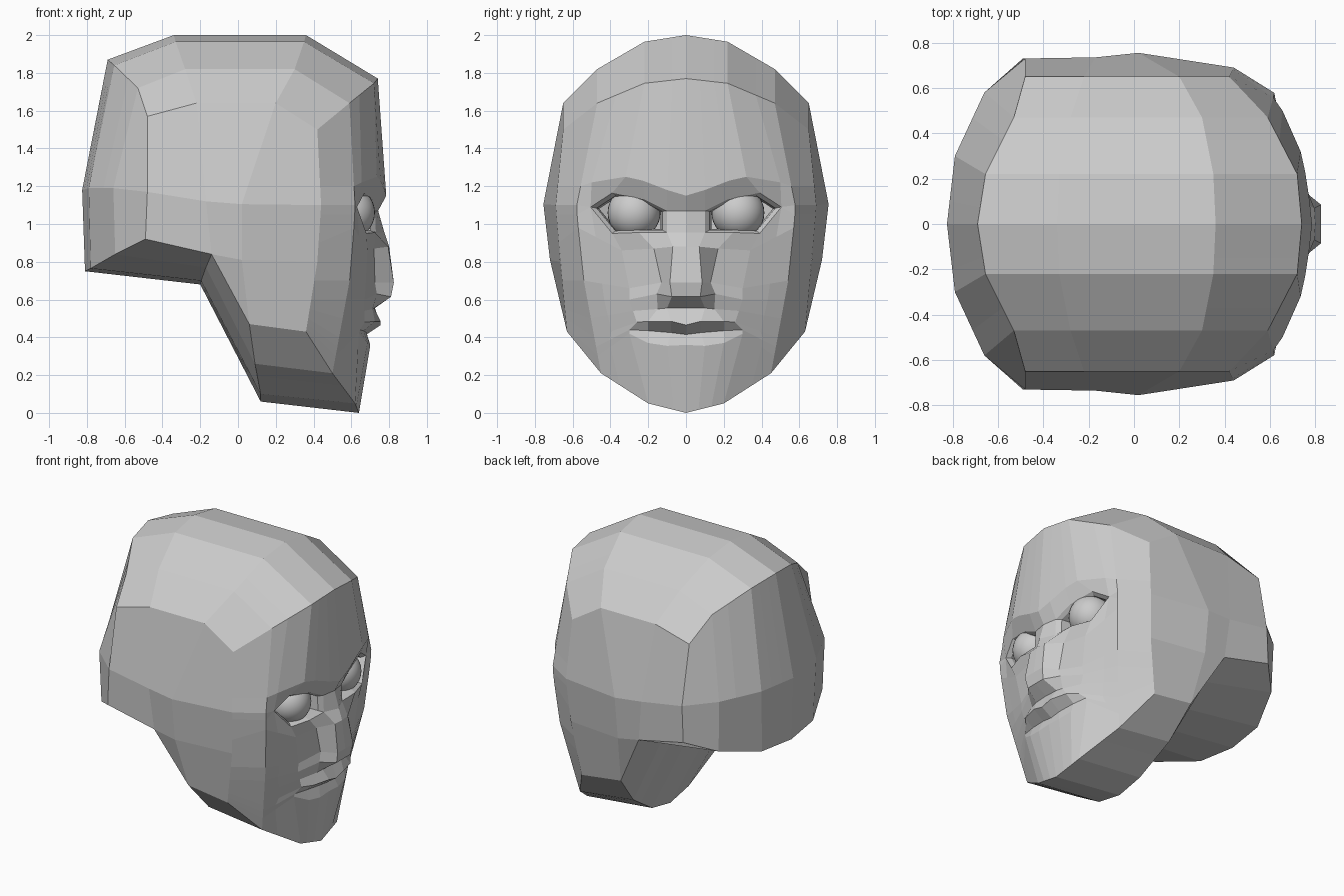
import bpy, bmesh
from mathutils import Vector as V


def add_mirror(ob):
    m = ob.modifiers.new("mirror", 'MIRROR')
    m.use_axis = (False, True, False)
    m.merge_threshold = 0.0005


def along(path, z):
    """Point at height z on a polyline that rises in z."""
    for a, b in zip(path, path[1:]):
        if z <= b[2]:
            break
    return V(a).lerp(V(b), (z - a[2]) / (b[2] - a[2]))


def expand(p):
    """Spread a 4-point half section over the 7 face columns."""
    a, b, c, d = map(V, p)
    return [a, a.lerp(b, .33), a.lerp(b, .67), b, b.lerp(c, .6), c, d]


# Half sections of the cranium, forehead over the crown, back and jaw to chin
skull = [
    [(.74, 0, 1.77), (.72, .22, 1.745), (.59, .47, 1.64), (.42, .65, 1.50)],
    [(.36, 0, 2), (.35, .22, 1.965), (.30, .47, 1.82), (.20, .65, 1.64)],
    [(-.34, 0, 2), (-.33, .22, 1.965), (-.28, .47, 1.82), (-.22, .65, 1.64)],
    [(-.69, 0, 1.87), (-.655, .22, 1.84), (-.53, .47, 1.72), (-.48, .65, 1.57)],
    [(-.825, 0, 1.18), (-.79, .3, 1.19), (-.66, .58, 1.19), (-.48, .73, 1.17)],
    [(-.81, 0, .75), (-.78, .28, .765), (-.65, .57, .84), (-.49, .73, .92)],
    [(-.20, 0, .68), (-.195, .25, .70), (-.17, .5, .77), (-.14, .72, .84)],
    [(.12, 0, .06), (.12, .2, .10), (.09, .45, .26), (.06, .63, .47)],
    [(.64, 0, 0), (.62, .2, .05), (.50, .45, .21), (.36, .63, .43)],
]
# Cheek and temple edges that end every face row
cheek = [(.50, .45, .21), (.60, .55, .75), (.62, .58, 1.09), (.59, .47, 1.64)]
temple = [(.36, .63, .43), (.42, .665, .80), (.44, .69, 1.10), (.42, .65, 1.50)]

# Face rows: centre points outward, then heights on the cheek and temple edges
lower_face = [
    ([(.70, 0, .36), (.70, .1, .355), (.685, .2, .37), (.64, .3, .42)], .30, .45),
    ([(.68, 0, .415), (.68, .08, .425), (.665, .2, .435), (.645, .3, .44)], .35, .47),
    ([(.755, 0, .465), (.755, .08, .485), (.725, .2, .485), (.67, .26, .48)], .40, .50),
    ([(.725, 0, .555), (.72, .1, .555), (.712, .15, .55), (.67, .28, .54)], .50, .55),
    ([(.81, 0, .615), (.81, .075, .615), (.735, .155, .63), (.67, .3, .60)], .60, .60),
    ([(.825, 0, .69), (.825, .085, .69), (.725, .13, .69), (.675, .3, .66)], .70, .70),
    ([(.80, 0, .88), (.795, .07, .88), (.72, .17, .87), (.685, .34, .86)], .98, .90),
]
upper_face = [
    ([(.775, 0, .955), (.73, .1, .955), (.725, .25, .955), (.68, .39, .95),
      (.63, .505, 1.09)], 1.05, 1.05),
    ([(.742, 0, 1.07), (.725, .1, 1.07), (.71, .22, 1.13), (.67, .39, 1.165),
      (.63, .505, 1.09)], 1.10, 1.10),
    ([(.785, 0, 1.15), (.775, .1, 1.18), (.755, .23, 1.23), (.735, .32, 1.25),
      (.655, .5, 1.22)], 1.20, 1.20),
]

rows = [expand(s) for s in skull]
for pts, zc, zt in lower_face + upper_face:
    pts = [V(p) for p in pts]
    c, t = along(cheek, zc), along(temple, zt)
    if len(pts) == 4:
        pts.append(pts[3].lerp(c, .6))
    rows.append(pts + [c, t])

# Front, crown, back and underside as one closed strip grid
bm = bmesh.new()
grid = [[bm.verts.new(p) for p in r] for r in rows]
eye_row = len(rows) - 3
for i, a in enumerate(grid):
    b = grid[(i + 1) % len(grid)]
    for j in range(6):
        if i == eye_row and 1 <= j <= 3:
            continue
        bm.faces.new((a[j], a[j + 1], b[j + 1], b[j]))

# Eye socket rims stepping inward
loop = grid[eye_row + 1][1:5] + grid[eye_row][3:0:-1]
mid = sum((v.co for v in loop), V()) / len(loop)
outer = loop
for scale, depth in ((.86, .025), (.80, .12)):
    inner = []
    for v in loop:
        p = mid + (v.co - mid) * scale
        inner.append(bm.verts.new((v.co.x * .5 + p.x * .5 - depth, p.y, p.z)))
    for k in range(len(loop)):
        n = (k + 1) % len(loop)
        bm.faces.new((outer[n], outer[k], inner[k], inner[n]))
    outer = inner

# Side of the head, from temple to jaw
side = [(.42, .65, 1.50), (.20, .65, 1.64), (-.22, .65, 1.64), (-.48, .65, 1.57),
        (.44, .69, 1.10), (.02, .755, 1.105), (-.17, .735, 1.12), (-.48, .73, 1.17),
        (.42, .665, .80), (.02, .72, .81), (-.14, .72, .84), (-.49, .73, .92),
        (.36, .63, .43), (.06, .63, .47)]
sv = [bm.verts.new(p) for p in side]
for r in (0, 4):
    for k in range(r, r + 3):
        bm.faces.new((sv[k + 4], sv[k + 5], sv[k + 1], sv[k]))
bm.faces.new((sv[12], sv[13], sv[9], sv[8]))
bm.faces.new((sv[13], sv[10], sv[9]))

bmesh.ops.remove_doubles(bm, verts=bm.verts, dist=0.0005)
mesh = bpy.data.meshes.new("head")
bm.to_mesh(mesh)
bm.free()
head = bpy.data.objects.new("head", mesh)
bpy.context.collection.objects.link(head)
add_mirror(head)

# Eyeballs
for s, name in ((1, "left_eyeball"), (-1, "right_eyeball")):
    bpy.ops.mesh.primitive_uv_sphere_add(segments=32, ring_count=16, radius=.14,
                                         location=(.585, s * .275, 1.06))
    bpy.context.object.name = name
    bpy.ops.object.shade_smooth()
